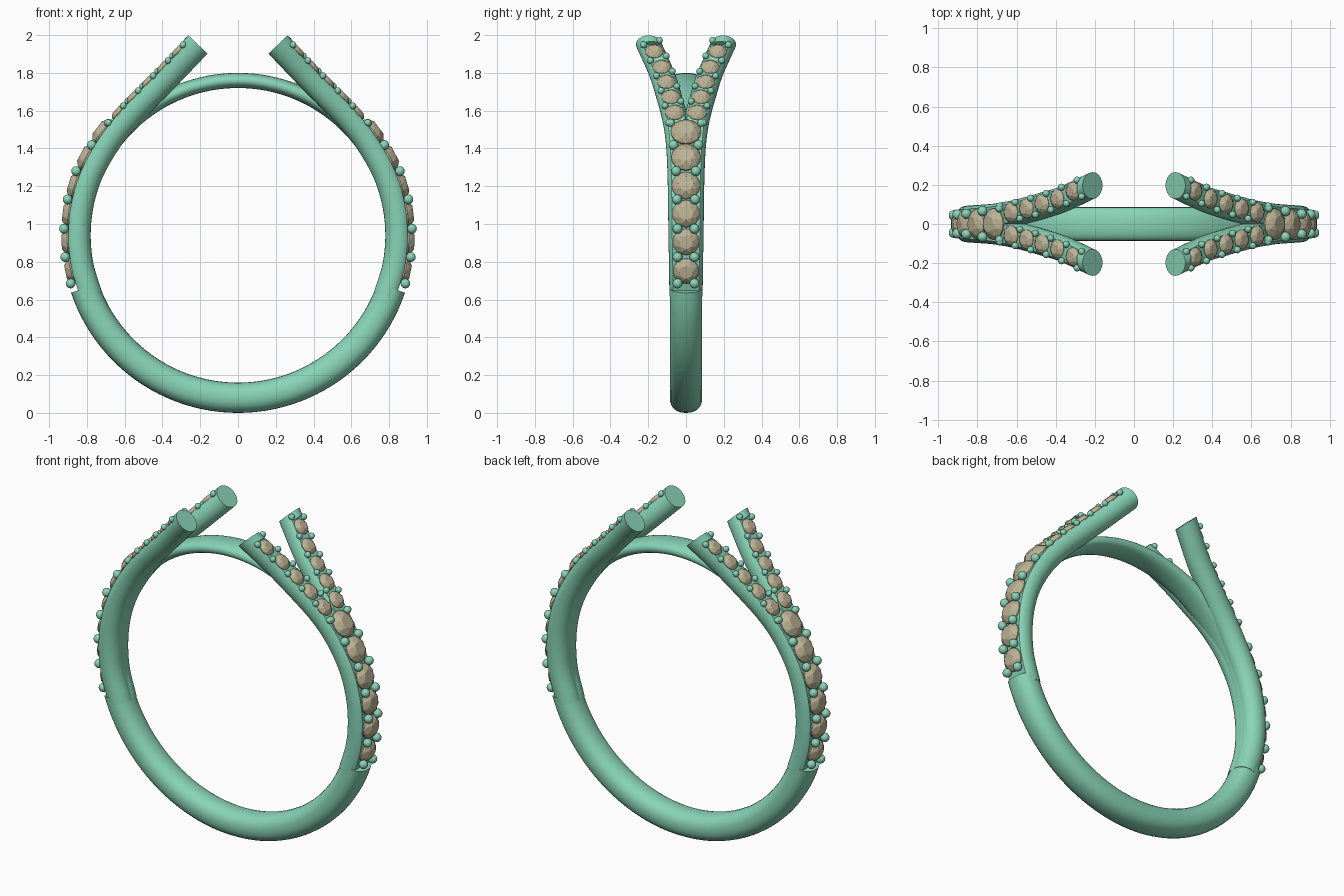
import bpy, bmesh, math
from mathutils import Vector, Matrix

if "Cube" in bpy.data.objects:
    bpy.data.objects.remove(bpy.data.objects["Cube"])

CZ, RI = 0.94, 0.78          # ring centre height and inner radius


def material(name, col):
    m = bpy.data.materials.new(name)
    m.diffuse_color = (*col, 1)
    m.use_nodes = True
    m.node_tree.nodes["Principled BSDF"].inputs["Base Color"].default_value = m.diffuse_color
    return m


METAL = material("metal", (0.25, 0.66, 0.48))
GEM = material("gem", (0.50, 0.45, 0.30))


def finish(name, bm, mat, smooth=True, mirror=(False, False)):
    bmesh.ops.recalc_face_normals(bm, faces=bm.faces[:])
    me = bpy.data.meshes.new(name)
    bm.to_mesh(me)
    bm.free()
    ob = bpy.data.objects.new(name, me)
    bpy.context.collection.objects.link(ob)
    me.materials.append(mat)
    if smooth:
        bpy.ops.object.select_all(action='DESELECT')
        bpy.context.view_layer.objects.active = ob
        ob.select_set(True)
        bpy.ops.object.shade_smooth_by_angle(angle=math.radians(35))
    if any(mirror):
        md = ob.modifiers.new("mirror", 'MIRROR')
        md.use_axis = (mirror[0], mirror[1], False)
        md.use_mirror_merge = False
    return ob


def loft(bm, sections, closed):
    rows = [[bm.verts.new(p) for p in s] for s in sections]
    n = len(rows[0])
    for i in range(len(rows) if closed else len(rows) - 1):
        a, b = rows[i], rows[(i + 1) % len(rows)]
        for j in range(n):
            k = (j + 1) % n
            bm.faces.new((a[j], a[k], b[k], b[j]))
    if not closed:
        bm.faces.new(rows[0])
        bm.faces.new(rows[-1])


# Band: thick round shank below, stepped down under the stones, thin bridge on top
def band_section(deg, thick, half):
    a = math.radians(deg)
    out = []
    for j in range(28):
        t = 2 * math.pi * j / 28
        c, s = math.cos(t), math.sin(t)
        y = half * math.copysign(abs(c) ** 0.88, c)
        r = RI + thick / 2 * (1 + math.copysign(abs(s) ** 0.88, s))
        out.append((r * math.cos(a), y, CZ + r * math.sin(a)))
    return out


secs = []
STEP = -19
for i in range(49):                                   # lower shank
    d = -180 - STEP + (180 + 2 * STEP) * i / 48
    secs.append(band_section(d, 0.152 + 0.008 * math.sin(math.radians(-d)), 0.086))
for i in range(81):                                   # upper bridge
    d = STEP + (180 - 2 * STEP) * i / 80
    u = max(0, min(1, (abs(d - 90) - 35) / 45))
    secs.append(band_section(d, 0.08 + 0.035 * u, 0.085))
bm = bmesh.new()
loft(bm, secs, True)
finish("band", bm, METAL)

# Split shoulder arm path
PTS = [Vector(p) for p in (
    (.787, .02, .62), (.835, .022, .78), (.85, .025, .94), (.835, .027, 1.10),
    (.787, .03, 1.26), (.70, .038, 1.42), (.60, .057, 1.55), (.48, .09, 1.675),
    (.36, .128, 1.795), (.212, .197, 1.95))]
P = [2 * PTS[0] - PTS[1]] + PTS + [2 * PTS[-1] - PTS[-2]]
path = []
for i in range(1, len(P) - 2):
    a, b, c, d = P[i - 1:i + 3]
    for k in range(10):
        t = k / 10
        path.append(0.5 * (2 * b + (c - a) * t + (2 * a - 5 * b + 4 * c - d) * t * t
                           + (3 * b - a - 3 * c + d) * t ** 3))
path.append(PTS[-1])


def normal(i):
    t = path[min(i + 1, len(path) - 1)] - path[max(i - 1, 0)]
    return Vector((t.z, 0, -t.x)).normalized()


def arm_section(i, clip):
    n = normal(i)
    out = []
    for j in range(32):
        a = 2 * math.pi * j / 32
        out.append(path[i] + Vector((0, 0.068 * math.cos(a), 0))
                   + n * min(0.07 * math.sin(a), clip))
    return out


last = len(path) - 1
cut = last - 2
secs = [arm_section(i, 0.048) for i in range(cut + 1)]
secs += [arm_section(i, 1) for i in range(cut, last + 1)]
bm = bmesh.new()
loft(bm, secs, False)
finish("split_arms", bm, METAL, True, (True, True))


# Stones: faceted round gems with table, crown and pavilion
def gem(bm, pos, n, side, r):
    along = n.cross(side).normalized()
    side = along.cross(n).normalized()
    rings = []
    for rad, h, cnt, off in ((1, -.12, 16, 0), (1, .0, 16, 0), (.8, .26, 8, .5), (.52, .42, 8, 0)):
        rings.append([bm.verts.new(pos + r * (n * h
                      + rad * math.cos(2 * math.pi * (k + off) / cnt) * side
                      + rad * math.sin(2 * math.pi * (k + off) / cnt) * along))
                      for k in range(cnt)])
    low, g, m, t = rings
    tip = bm.verts.new(pos - n * r * 0.7)
    for k in range(16):
        q = (k + 1) % 16
        bm.faces.new((low[k], low[q], g[q], g[k]))
        bm.faces.new((low[q], low[k], tip))
        bm.faces.new((g[k], g[q], m[k // 2]))
    for k in range(8):
        q = (k + 1) % 8
        bm.faces.new((g[(2 * k + 2) % 16], m[q], t[q], m[k]))
        bm.faces.new((m[k], t[q], t[k]))
    bm.faces.new(t)


def bead(bm, pos, r):
    bmesh.ops.create_uvsphere(bm, u_segments=14, v_segments=8, radius=r,
                              matrix=Matrix.Translation(pos))


Y = Vector((0, 1, 0))

# Large stones and bead prongs along each shoulder
heights = [.75, .905, 1.055, 1.205, 1.355, 1.49]
stones, beads = bmesh.new(), bmesh.new()


def radial(z, r):
    return Vector((math.sqrt(r * r - (z - CZ) ** 2), 0, z))


for i, z in enumerate(heights):
    p = radial(z, 0.905)
    gem(stones, p, (p - Vector((0, 0, CZ))).normalized(), Y, 0.068 + 0.0025 * i)
for z, y in ((.685, .045), (.825, .045), (.975, .045), (1.13, .048),
             (1.28, .052), (1.418, .066), (1.535, .08)):
    bead(beads, radial(z, 0.922 if z < 1.4 else 0.91) + Y * y, 0.026 if z < 1.5 else 0.021)
finish("shoulder_stones", stones, GEM, False, (True, False))
finish("shoulder_beads", beads, METAL, True, (True, True))

# Small stones and beads along the split arms
stones, beads = bmesh.new(), bmesh.new()


def on_arm(x, lift):
    # point on the outer flat of the arm at the given x
    i = min(range(len(path)), key=lambda k: abs((path[k] + normal(k) * 0.05).x - x))
    n = normal(i)
    p = path[i] + n * lift
    p.x, p.z = p.x + (x - (path[i] + n * 0.05).x), p.z - (x - (path[i] + n * 0.05).x)
    return p, n


for k in range(5):
    p, n = on_arm(.63 - .079 * k, 0.05)
    gem(stones, p, n, Y + Vector((.25, 0, -.25)), 0.052 - 0.001 * k)
for k in range(6):
    p, n = on_arm(.67 - .079 * k, 0.056)
    for s in (-1, 1):
        if k == 0 and s < 0:
            continue
        bead(beads, p + s * Vector((.012, .042, -.012)), 0.018)
finish("arm_stones", stones, GEM, False, (True, True))
finish("arm_beads", beads, METAL, True, (True, True))
